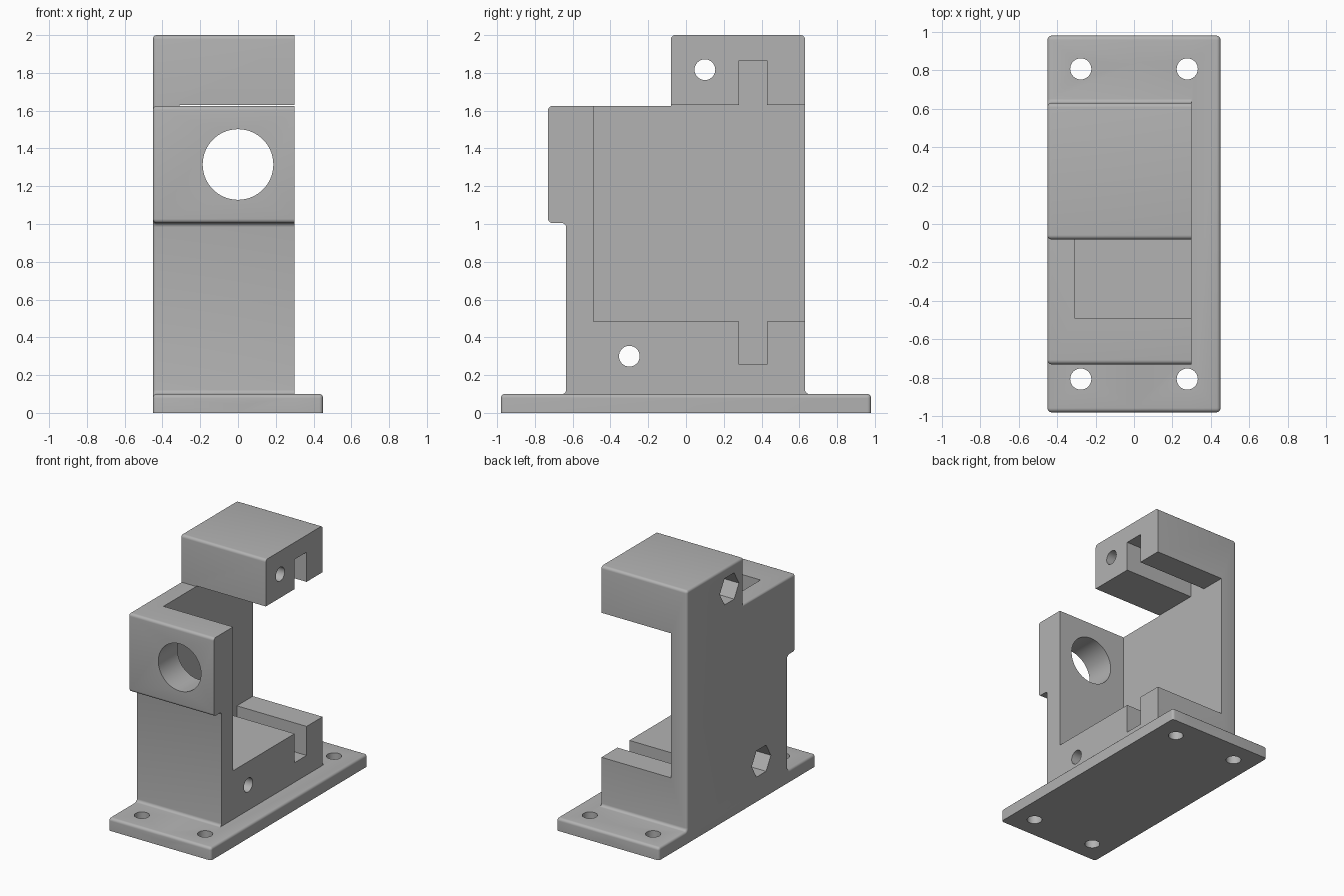
import bpy, bmesh, math
from mathutils import Matrix

if "Cube" in bpy.data.objects:
    bpy.data.objects.remove(bpy.data.objects["Cube"])

R = 0.022      # corner rounding
EDGE = 0.02    # rounding of the outer side edges


def make_object(name, bm):
    bmesh.ops.recalc_face_normals(bm, faces=bm.faces)
    mesh = bpy.data.meshes.new(name)
    bm.to_mesh(mesh)
    bm.free()
    ob = bpy.data.objects.new(name, mesh)
    bpy.context.collection.objects.link(ob)
    return ob


def outline(corners, d, steps=5):
    """Counter-clockwise right-angled y-z outline, inset by d, with rounded corners."""
    pts, n = [], len(corners)
    for i, (y, z, rounded) in enumerate(corners):
        py, pz, _ = corners[i - 1]
        ny, nz, _ = corners[(i + 1) % n]
        a = (math.copysign(1, y - py) if abs(y - py) > 1e-6 else 0,
             math.copysign(1, z - pz) if abs(z - pz) > 1e-6 else 0)
        b = (math.copysign(1, ny - y) if abs(ny - y) > 1e-6 else 0,
             math.copysign(1, nz - z) if abs(nz - z) > 1e-6 else 0)
        turn = a[0] * b[1] - a[1] * b[0]
        cy = y + d * (-a[1] - b[1])
        cz = z + d * (a[0] + b[0])
        if z == 0:                       # the underside stays flat and sharp
            cz = 0
        if not rounded:
            pts.append((cy, cz))
            continue
        r = R - d if turn > 0 else R + d
        for k in range(steps + 1):
            t = k / steps * math.pi / 2
            u, v = r * (1 - math.sin(t)), r * (1 - math.cos(t))
            pts.append((cy - a[0] * u + b[0] * v, cz - a[1] * u + b[1] * v))
    return pts


def rounded_extrusion(name, corners, x_flat, x_round):
    """Extrude along x; the outline edge at x_round is rounded over."""
    s = math.copysign(1, x_round - x_flat)
    levels = [(x_flat, 0)]
    for k in range(6):
        t = k / 5 * math.pi / 2
        levels.append((x_round - s * EDGE * (1 - math.sin(t)), EDGE * (1 - math.cos(t))))
    bm = bmesh.new()
    rings = [[bm.verts.new((x, y, z)) for y, z in outline(corners, d)] for x, d in levels]
    n = len(rings[0])
    for p, q in zip(rings, rings[1:]):
        for i in range(n):
            j = (i + 1) % n
            bm.faces.new((p[i], p[j], q[j], q[i]))
    bm.faces.new(rings[0])
    bm.faces.new(rings[-1])
    return make_object(name, bm)


def box(name, lo, hi):
    bm = bmesh.new()
    bmesh.ops.create_cube(bm, size=1)
    for v in bm.verts:
        v.co = [(lo[i] + hi[i]) / 2 + v.co[i] * (hi[i] - lo[i]) for i in range(3)]
    return make_object(name, bm)


def prism(name, centre, radius, length, axis, sides=48):
    turn = {'X': Matrix.Rotation(math.pi / 2, 4, 'Y'),
            'Y': Matrix.Rotation(math.pi / 2, 4, 'X'), 'Z': Matrix()}[axis]
    spin = Matrix.Rotation(math.pi / 2 if sides == 6 else 0, 4, 'Z')
    bm = bmesh.new()
    bmesh.ops.create_cone(bm, cap_ends=True, segments=sides, radius1=radius, radius2=radius,
                          depth=length, matrix=Matrix.Translation(centre) @ turn @ spin)
    if sides == 6:                       # corners point along y
        c = bm.verts[:]
        far = max(abs(v.co.y - centre[1]) for v in c)
        if far < radius * 0.99:
            bmesh.ops.rotate(bm, verts=c, cent=centre, matrix=Matrix.Rotation(math.pi / 6, 3, 'X'))
    return make_object(name, bm)


def combine(target, other, operation):
    mod = target.modifiers.new(operation, 'BOOLEAN')
    mod.operation, mod.solver, mod.object = operation, 'EXACT', other
    bpy.context.view_layer.objects.active = target
    bpy.ops.object.modifier_apply(modifier=mod.name)
    bpy.data.objects.remove(other)


# Upright with its share of the foot plate, as one side profile
bracket = rounded_extrusion('bracket', [
    (-0.98, 0, False), (0.98, 0, False), (0.98, 0.1, True), (0.63, 0.1, True),
    (0.63, 2.0, True), (-0.08, 2.0, True), (-0.08, 1.625, False), (-0.73, 1.625, True),
    (-0.73, 1.005, True), (-0.635, 1.005, True), (-0.635, 0.1, True), (-0.98, 0.1, True)],
    0.30, -0.45)

# Rest of the foot plate
plate = rounded_extrusion('foot_plate', [
    (-0.98, 0, False), (0.98, 0, False), (0.98, 0.1, True), (-0.98, 0.1, True)], 0.0, 0.45)
combine(bracket, plate, 'UNION')

# Main pocket, open to the right, back and top, and the cross slot
cutters = [box('pocket', (-0.31, -0.49, 0.485), (1, 1.2, 1.63)),
           box('slot', (-0.31, 0.28, 0.255), (1, 0.43, 1.865)),
           prism('front_bore', (0, -0.65, 1.315), 0.187, 0.6, 'Y', 64)]

# Clamp bolt holes with hexagonal nut recesses on the left
for y, z in ((0.10, 1.817), (-0.30, 0.30)):
    cutters.append(prism('bolt_hole', (0, y, z), 0.055, 2, 'X', 32))
    cutters.append(prism('nut_recess', (-0.5, y, z), 0.12, 0.6, 'X', 6))

# Mounting holes in the foot plate
for x in (-0.277, 0.277):
    for y in (-0.807, 0.807):
        cutters.append(prism('mounting_hole', (x, y, 0.05), 0.055, 0.4, 'Z', 32))
for c in cutters:
    combine(bracket, c, 'DIFFERENCE')

grey = bpy.data.materials.new('grey')
grey.diffuse_color = (0.45, 0.45, 0.45, 1)
grey.use_nodes = True
grey.node_tree.nodes["Principled BSDF"].inputs["Base Color"].default_value = grey.diffuse_color
bracket.data.materials.clear()
bracket.data.materials.append(grey)
for p in bracket.data.polygons:
    p.material_index = 0

bpy.ops.object.select_all(action='DESELECT')
bracket.select_set(True)
bpy.context.view_layer.objects.active = bracket
bpy.ops.object.shade_smooth_by_angle(angle=math.radians(30))
